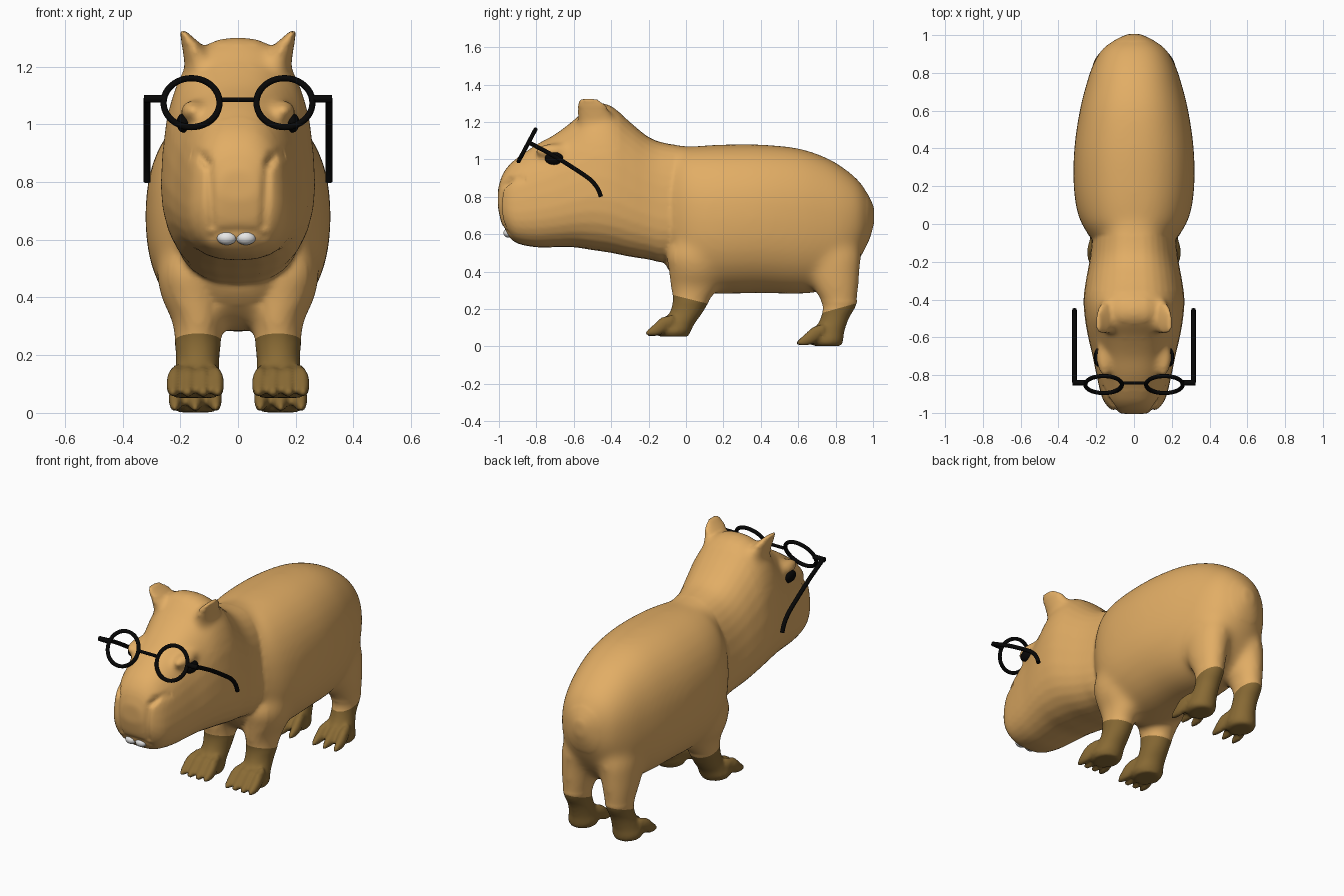
import bpy, bmesh, math
from mathutils import Vector, Matrix

cube = bpy.data.objects.get("Cube")
if cube:
    bpy.data.objects.remove(cube)


def material(name, rgb, rough=0.7):
    m = bpy.data.materials.new(name)
    m.use_nodes = True
    m.diffuse_color = (*rgb, 1)
    bsdf = m.node_tree.nodes["Principled BSDF"]
    bsdf.inputs["Base Color"].default_value = (*rgb, 1)
    bsdf.inputs["Roughness"].default_value = rough
    return m


FUR = material("tan fur", (0.76, 0.42, 0.13))
PAW = material("dark brown paw", (0.25, 0.145, 0.035))
BLACK = material("black", (0.002, 0.002, 0.002))
WHITE = material("tooth white", (0.8, 0.8, 0.8))


def add_object(name, mesh, *mats):
    for m in mats:
        mesh.materials.append(m)
    mesh.shade_smooth()
    ob = bpy.data.objects.new(name, mesh)
    bpy.context.collection.objects.link(ob)
    return ob


def evaluated_mesh(ob):
    """Apply modifiers or bevel, drop the source object, return the mesh."""
    deps = bpy.context.evaluated_depsgraph_get()
    mesh = bpy.data.meshes.new_from_object(ob.evaluated_get(deps))
    bpy.data.objects.remove(ob)
    return mesh


def smooth_path(rows, steps=4):
    """Catmull-Rom interpolation through rows of numbers."""
    out = []
    for i in range(len(rows) - 1):
        a, b, c, d = (rows[min(max(i + k, 0), len(rows) - 1)] for k in (-1, 0, 1, 2))
        for s in range(steps):
            t = s / steps
            out.append([q + 0.5 * t * (r - p + t * (2 * p - 5 * q + 4 * r - e + t * (3 * (q - r) + e - p)))
                        for p, q, r, e in zip(a, b, c, d)])
    return out + [list(rows[-1])]


def loft(bm, rows, axis="z", power=1.0, taper=0.0, n=32):
    """Closed skin over rows of (along, centre u, centre v, radius u, radius v)."""
    rings = []
    for a, cu, cv, ru, rv in smooth_path(rows):
        ring = []
        for k in range(n):
            ang = 2 * math.pi * k / n
            c, s = (math.copysign(abs(f(ang)) ** power, f(ang)) for f in (math.cos, math.sin))
            u, v = cu + ru * c * (1 - taper * s), cv + rv * s
            ring.append(bm.verts.new((u, v, a) if axis == "z" else (u, a, v)))
        rings.append(ring)
    for r0, r1 in zip(rings, rings[1:]):
        for k in range(n):
            j = (k + 1) % n
            bm.faces.new((r0[k], r0[j], r1[j], r1[k]))
    bm.faces.new(rings[0][::-1])
    bm.faces.new(rings[-1])


def ellipsoid(bm, centre, radii):
    mat = Matrix.Translation(centre) @ Matrix.Diagonal((*radii, 1))
    bmesh.ops.create_uvsphere(bm, u_segments=24, v_segments=14, radius=1, matrix=mat)


def spine(rows):
    """Rows of (y, top, bottom, half width) turned into loft rows."""
    return [(y, 0, (t + b) / 2, w, (t - b) / 2) for y, t, b, w in rows]


# Torso and head
bm = bmesh.new()
loft(bm, spine([
    (-.13, .9, .5, .13), (-.1, .98, .42, .2), (-.03, 1.055, .34, .26), (.06, 1.072, .29, .3),
    (.2, 1.08, .28, .32), (.4, 1.08, .285, .317), (.6, 1.06, .28, .288), (.75, 1.01, .3, .25),
    (.85, .95, .36, .215), (.93, .88, .47, .165), (.98, .8, .57, .09), (1.006, .74, .66, .03)]),
    "y", power=.88)
loft(bm, spine([
    (-1.005, .84, .74, .06), (-.985, .91, .655, .115), (-.95, .965, .59, .15), (-.9, 1.01, .55, .172),
    (-.8, 1.08, .53, .195), (-.7, 1.135, .53, .215), (-.6, 1.21, .53, .238), (-.5, 1.295, .515, .255),
    (-.4, 1.285, .5, .262), (-.3, 1.2, .48, .25), (-.2, 1.12, .465, .232), (-.1, 1.085, .45, .22),
    (.1, 1.06, .5, .2)]), "y", power=.79, taper=.13)

# Legs, toes, ears and brows, mirrored left and right
FRONT_LEG = [(.65, .14, .06, .1, .12), (.5, .16, .05, .12, .15), (.4, .152, .055, .115, .145),
             (.32, .138, .05, .092, .13), (.25, .139, .03, .081, .1), (.18, .14, 0, .075, .088),
             (.12, .145, -.045, .08, .09), (.08, .148, -.065, .088, .09), (.052, .148, -.065, .07, .075)]
REAR_LEG = [(.65, .1, .77, .08, .12), (.5, .115, .78, .11, .155), (.4, .128, .785, .1, .145),
            (.3, .135, .805, .085, .118), (.22, .138, .82, .07, .09), (.15, .138, .795, .066, .076),
            (.08, .142, .765, .074, .082), (.03, .146, .755, .082, .085), (.002, .146, .755, .065, .075)]
EAR = [(1.1, .115, -.47, .07, .11), (1.2, .13, -.48, .055, .1), (1.26, .152, -.495, .042, .09),
       (1.3, .176, -.51, .022, .068), (1.325, .192, -.525, .01, .045)]


def toes(x, y, z, offsets):
    for o in offsets:
        loft(bm, [(y, x + o * .85, z + .085, .022, .035), (y - .06, x + o, z + .06, .027, .046),
                  (y - .1, x + o * 1.06, z + .037, .023, .033), (y - .148, x + o * 1.1, z + .018, .01, .012)],
             "y", n=16)


for s in (-1, 1):
    for rows in (FRONT_LEG, REAR_LEG, EAR):
        loft(bm, [(a, s * x, y, rx, ry) for a, x, y, rx, ry in rows])
    toes(s * .148, -.07, .05, (-.072, -.025, .025, .072))
    toes(s * .148, .74, 0, (-.065, 0, .065))
    ellipsoid(bm, (s * .155, -.71, 1.045), (.045, .1, .04))

mesh = bpy.data.meshes.new("animal")
bm.to_mesh(mesh)
bm.free()
animal = add_object("fused_source", mesh)
remesh = animal.modifiers.new("fuse", "REMESH")
remesh.mode = "VOXEL"
remesh.voxel_size = .011
soften = animal.modifiers.new("soften", "SMOOTH")
soften.factor = .5
soften.iterations = 5
mesh = evaluated_mesh(animal)
bm = bmesh.new()
bm.from_mesh(mesh)


def relax(test, times):
    """Blend the joins between fused parts where the test holds."""
    verts = [v for v in bm.verts if test(v.co)]
    for _ in range(times):
        bmesh.ops.smooth_vert(bm, verts=verts, factor=.5, use_axis_x=True, use_axis_y=True, use_axis_z=True)


relax(lambda p: p.z > .24 and -.06 < p.y < .97, 30)
relax(lambda p: -.88 < p.y < -.58 and .94 < p.z < 1.2, 14)
relax(lambda p: -.6 < p.y < -.36 and 1.05 < p.z < 1.275, 14)

# Nostril folds and lip line pressed into the muzzle
FOLD = [(.155, .89), (.14, .902), (.115, .895), (.1, .85), (.095, .75), (.088, .65)]
LIP = [(-.09, .612), (-.06, .628), (0, .632), (.06, .628), (.09, .612)]
dents = [(LIP, .006)]
for s in (-1, 1):
    dents += [([(s * x, z) for x, z in FOLD], .011), ([(s * .125, .88), (s * .11, .865)], .02)]


def distance(p, a, b):
    d = b - a
    t = min(max((p - a).dot(d) / d.length_squared, 0), 1)
    return (p - a - d * t).length


for v in bm.verts:
    if v.co.y < -.86:
        p = Vector((v.co.x, v.co.z))
        push = 0
        for path, depth in dents:
            near = min(distance(p, Vector(a), Vector(b)) for a, b in zip(path, path[1:]))
            push += depth * math.exp(-(near / .015) ** 2)
        v.co.y += push

# Paws: cut a clean slanted line round each leg, colour everything below it
CUTS = [(0.03, .25, -.25, -1, .35), (.82, .205, .28, .35, 2)]
for y0, z0, slope, lo, hi in CUTS:
    faces = [f for f in bm.faces if lo < f.calc_center_median().y < hi and f.calc_center_median().z < .32]
    geom = set(faces)
    for f in faces:
        geom.update(f.verts, f.edges)
    bmesh.ops.bisect_plane(bm, geom=list(geom), dist=1e-5, plane_co=(0, y0, z0), plane_no=(0, -slope, 1))
for f in bm.faces:
    c = f.calc_center_median()
    for y0, z0, slope, lo, hi in CUTS:
        if lo < c.y < hi and c.z < min(.32, z0 + slope * (c.y - y0)):
            f.material_index = 1
bm.to_mesh(mesh)
bm.free()
add_object("body", mesh, FUR, PAW)


def blob(name, centre, radii, mat):
    b = bmesh.new()
    ellipsoid(b, centre, radii)
    me = bpy.data.meshes.new(name)
    b.to_mesh(me)
    b.free()
    add_object(name, me, mat)


def tube(name, points, radius, cyclic=False):
    cu = bpy.data.curves.new(name, "CURVE")
    cu.dimensions = "3D"
    cu.bevel_depth = radius
    cu.bevel_resolution = 3
    cu.use_fill_caps = True
    sp = cu.splines.new("POLY")
    sp.points.add(len(points) - 1)
    for pt, co in zip(sp.points, points):
        pt.co = (*co, 1)
    sp.use_cyclic_u = cyclic
    ob = bpy.data.objects.new(name + "_path", cu)
    bpy.context.collection.objects.link(ob)
    add_object(name, evaluated_mesh(ob), BLACK)


# Eyes, teeth and the spectacles
TEMPLE = [(-.84, 1.09), (-.7, 1.015), (-.55, .92), (-.5, .88), (-.47, .84), (-.455, .8)]
TILT = math.radians(28)
for s, side in ((1, "left"), (-1, "right")):
    blob(side + "_eye", (s * .188, -.705, 1.005), (.025, .05, .034), BLACK)
    blob(side + "_tooth", (s * .033 - .006, -.95, .606), (.034, .026, .024), WHITE)
    ring = []
    for k in range(48):
        a = 2 * math.pi * k / 48
        h = .096 * math.sin(a)
        ring.append((s * .161 + .097 * math.cos(a), -.85 + h * math.sin(TILT), 1.075 + h * math.cos(TILT)))
    tube(side + "_lens_rim", ring, .011, True)
    tube(side + "_hinge", [(s * .255, -.84, 1.088), (s * .325, -.84, 1.088)], .014)
    tube(side + "_temple", [(s * .315, y, z) for y, z in smooth_path(TEMPLE)], .012)
tube("bridge", [(-.067, -.842, 1.085), (.067, -.842, 1.085)], .009)
